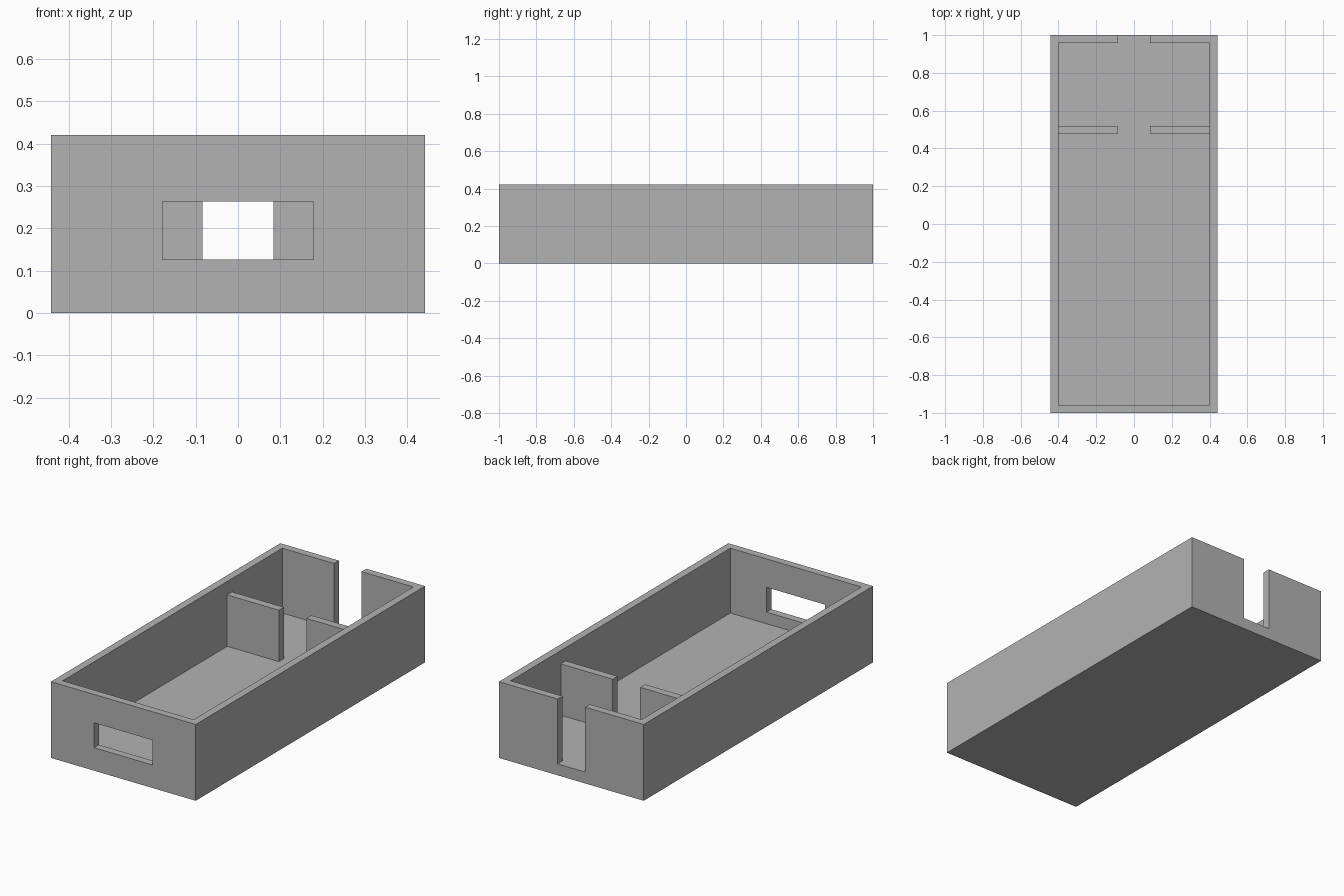
import bpy

cube = bpy.data.objects.get("Cube")
if cube:
    bpy.data.objects.remove(cube, do_unlink=True)

HALF_W, HEIGHT, WALL, FLOOR = 0.442, 0.421, 0.042, 0.063
DOOR = 0.084          # half width of the doorways
INNER = HALF_W - WALL

grey = bpy.data.materials.new("plain_grey")
grey.use_nodes = True
colour = (0.45, 0.45, 0.45, 1)
grey.diffuse_color = colour
grey.node_tree.nodes["Principled BSDF"].inputs["Base Color"].default_value = colour


def box(name, low, high):
    """Axis-aligned box between two corners."""
    bpy.ops.mesh.primitive_cube_add(size=1)
    ob = bpy.context.object
    ob.name = ob.data.name = name
    for v in ob.data.vertices:
        v.co = [h if c > 0 else l for c, l, h in zip(v.co, low, high)]
    ob.data.materials.append(grey)
    return ob


def cut(target, cutter):
    """Subtract the cutter from the target and discard it."""
    cutter.hide_render = True
    mod = target.modifiers.new("cut", "BOOLEAN")
    mod.operation = "DIFFERENCE"
    mod.solver = "EXACT"
    mod.object = cutter
    bpy.context.view_layer.objects.active = target
    bpy.ops.object.modifier_apply(modifier=mod.name)
    bpy.data.objects.remove(cutter, do_unlink=True)


# Open tray: outer block with the cavity, front window and back doorway cut out
tray = box("tray", (-HALF_W, -1, 0), (HALF_W, 1, HEIGHT))
cut(tray, box("cavity", (-INNER, WALL - 1, FLOOR), (INNER, 1 - WALL, 1)))
cut(tray, box("window_cutter", (-0.179, -1.2, 0.127), (0.179, -0.8, 0.264)))
cut(tray, box("doorway_cutter", (-DOOR, 0.8, FLOOR), (DOOR, 1.2, 1)))

# Low partition walls either side of the inner doorway, set slightly into the tray
for side, x0, x1 in (("right", -INNER - 0.01, -DOOR), ("left", DOOR, INNER + 0.01)):
    box(side + "_partition", (x0, 0.477, FLOOR - 0.01), (x1, 0.52, 0.347))
